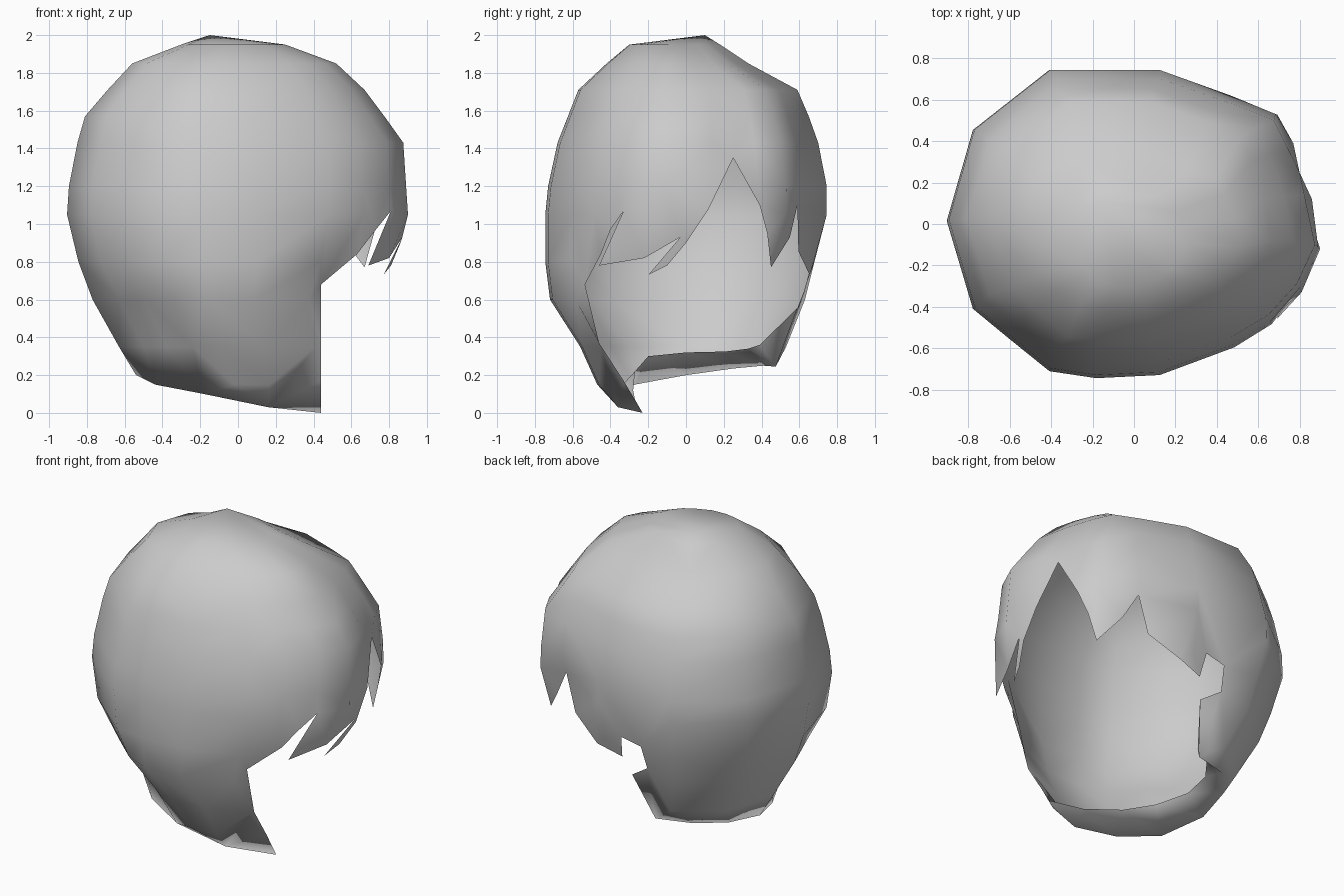
import bpy, math
from mathutils import Vector
from mathutils.geometry import delaunay_2d_cdt

if "Cube" in bpy.data.objects:
    bpy.data.objects.remove(bpy.data.objects["Cube"])

# Cross-sections of the head shape: z, x min, x max, y min, y max
RINGS = [
    (2.00, -.15, -.15, .10, .10),
    (1.95, -.30, .25, -.30, .18),
    (1.85, -.56, .52, -.42, .33),
    (1.71, -.69, .67, -.57, .59),
    (1.57, -.81, .775, -.625, .65),
    (1.43, -.85, .875, -.68, .70),
    (1.20, -.895, .89, -.73, .745),
    (1.05, -.905, .90, -.745, .745),
    (0.80, -.845, .82, -.745, .68),
    (0.60, -.77, .72, -.72, .63),
    (0.35, -.63, .72, -.56, .53),
    (0.15, -.46, .64, -.47, .42),
    (0.00, -.36, .58, -.38, .32),
]
# Outline of the head from above, in half-size units
OUTLINE = [(-1, .02), (-.86, .61), (-.45, 1), (.14, 1), (.53, .83), (.77, .71),
           (.85, .51), (.94, .19), (1, -.16), (.9, -.43), (.74, -.65), (.54, -.8),
           (.14, -.98), (-.2, -1), (-.45, -.955), (-.67, -.74), (-.86, -.55)]

# Hair edge around the face: side lock, fringe strands, then the far side
FACE_EDGE = [
    (.44, -.33, .17), (.44, -.46, .37), (.44, -.535, .68), (.63, -.45, .84),
    (.73, -.40, .97), (.81, -.33, 1.07), (.69, -.46, .78), (.80, -.22, .82),
    (.87, -.03, .93), (.77, -.20, .73), (.81, -.10, .78), (.86, 0, .90),
    (.86, .12, 1.08), (.80, .25, 1.35), (.77, .39, 1.10), (.72, .43, .95),
    (.67, .45, .77), (.55, .55, .93), (.46, .59, 1.10), (.39, .595, .855),
    (.19, .655, .73), (.02, .635, .68), (0, .675, .83), (-.14, .67, .80),
    (-.155, .625, .645), (-.02, .59, .555),
]
# Bottom edge and the matching inner edge of the turned-under lip
BOTTOM = [(-.11, .475, .245), (-.34, .41, .25), (-.49, .25, .235), (-.54, 0, .20),
          (-.44, -.27, .15), (-.18, -.38, .10), (.16, -.36, .03), (.44, -.23, 0)]
LIP = [(-.17, .39, .36), (-.29, .33, .34), (-.38, .21, .325), (-.42, 0, .32),
       (-.34, -.20, .30), (-.14, -.27, .22), (.16, -.28, .12), (.44, -.27, .07)]


def section(z):
    """Centre, half sizes and ring index at height z."""
    for i in range(len(RINGS) - 1):
        a, b = RINGS[i], RINGS[i + 1]
        if z >= b[0]:
            t = (a[0] - z) / (a[0] - b[0])
            x0, x1, y0, y1 = (p + (q - p) * t for p, q in zip(a[1:], b[1:]))
            return (x0 + x1) / 2, (y0 + y1) / 2, (x1 - x0) / 2, (y1 - y0) / 2, i + t


def flatten(p, radius=None):
    """Unroll a point of the shell onto a flat disc."""
    cx, cy, a, b, r = section(p[2])
    ang = math.atan2((p[1] - cy) / b, (p[0] - cx) / a)
    return Vector((math.cos(ang), math.sin(ang))) * (radius or r)


def gap(p, a, b):
    """Distance from p to the segment a-b."""
    d = b - a
    t = max(0, min(1, (p - a).dot(d) / d.length_squared))
    return (p - a - d * t).length


# Outline of the hair, then ring points inside it
points = [Vector(p) for p in FACE_EDGE + BOTTOM]
flat = [flatten(p) for p in FACE_EDGE] + [flatten(p, 13) for p in BOTTOM]
n = len(points)
edges = [(i, (i + 1) % n) for i in range(n)]
points.append(Vector((-.15, .10, 2)))
flat.append(Vector((0, 0)))
for i, ring in enumerate(RINGS[1:-1], 1):
    cx, cy, a, b, _ = section(ring[0])
    for c, s in OUTLINE:
        # the lowest ring only exists at the front
        if ring[0] < .2 and not (s < -.9 and abs(c) < .3):
            continue
        f = Vector((c, s)).normalized() * i
        if min(gap(f, flat[p], flat[q]) for p, q in edges) > .33:
            k = .94 if ring[0] < .7 and c < -.3 and s < 0 else 1
            points.append(Vector((cx + a * c * k, cy + b * s * k, ring[0])))
            flat.append(f)

_, _, tris, orig, _, _ = delaunay_2d_cdt(flat, edges, [], 1, 1e-5)
faces = [tuple(orig[v][0] for v in t) for t in tris]

# Turned-under lip along the bottom, tapering up the far side
start = len(points)
points += [Vector(p) for p in LIP]
first = len(FACE_EDGE)
faces.append((first - 1, start, first))
for i in range(len(LIP) - 1):
    faces.append((first + i, start + i, start + i + 1, first + i + 1))

# Drop unused points and build the shell
used = sorted({v for f in faces for v in f})
index = {v: i for i, v in enumerate(used)}
mesh = bpy.data.meshes.new("hair_shell")
mesh.from_pydata([points[v] for v in used], [], [[index[v] for v in f] for f in faces])
mesh.shade_smooth()
mat = bpy.data.materials.new("grey")
mat.diffuse_color = (.6, .6, .6, 1)
mat.use_nodes = True
mat.node_tree.nodes["Principled BSDF"].inputs["Base Color"].default_value = mat.diffuse_color
mesh.materials.append(mat)
hair = bpy.data.objects.new("hair_shell", mesh)
bpy.context.collection.objects.link(hair)
